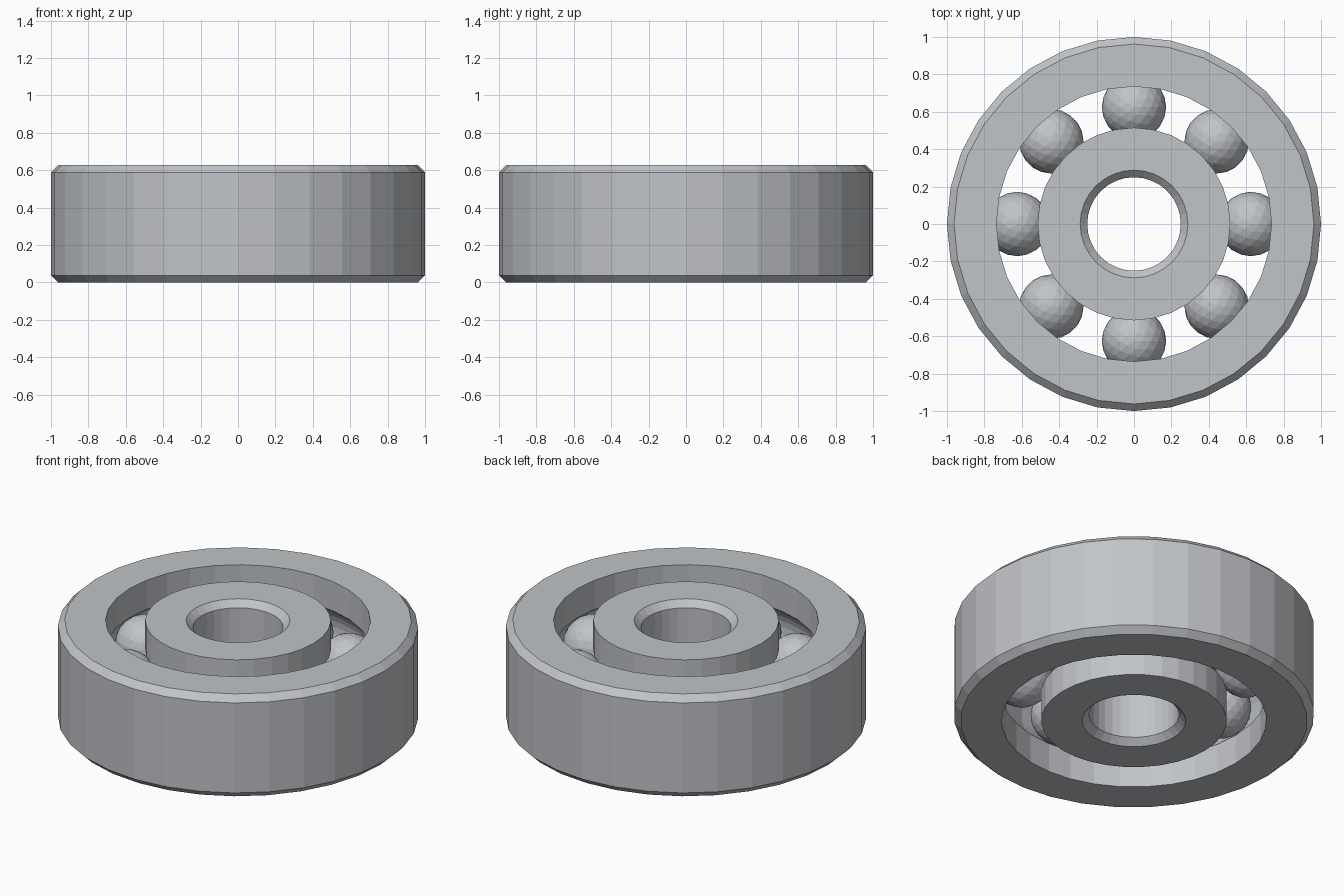
import bpy, bmesh, math

cube = bpy.data.objects.get("Cube")
if cube:
    bpy.data.objects.remove(cube, do_unlink=True)

SIDES, BALLS = 32, 8
HEIGHT, CHAMFER = 0.627, 0.038
MID = HEIGHT / 2
OUTER, OUTER_IN = 1.0, 0.735
INNER, BORE = 0.515, 0.25
PITCH, BALL = 0.625, 0.172

steel = bpy.data.materials.new("steel grey")
colour = (0.53, 0.55, 0.58, 1)
steel.diffuse_color = colour
steel.use_nodes = True
steel.node_tree.nodes["Principled BSDF"].inputs["Base Color"].default_value = colour


def finish(name, bm):
    mesh = bpy.data.meshes.new(name)
    bm.to_mesh(mesh)
    bm.free()
    mesh.materials.append(steel)
    obj = bpy.data.objects.new(name, mesh)
    bpy.context.collection.objects.link(obj)
    return obj


def lathe(name, profile):
    """Turn a closed (radius, z) outline around the vertical axis."""
    bm = bmesh.new()
    rings = []
    for i in range(SIDES):
        a = math.tau * i / SIDES
        rings.append([bm.verts.new((r * math.cos(a), r * math.sin(a), z)) for r, z in profile])
    n = len(profile)
    for i in range(SIDES):
        a, b = rings[i], rings[(i + 1) % SIDES]
        for j in range(n):
            k = (j + 1) % n
            bm.faces.new((a[j], b[j], b[k], a[k]))
    bmesh.ops.recalc_face_normals(bm, faces=bm.faces)
    return finish(name, bm)


def groove(wall, steps=8):
    """Arc of the ball track cut into a wall, from bottom to top."""
    radius = BALL + 0.002
    offset = wall - PITCH
    half = math.acos(abs(offset) / radius)
    side = math.copysign(1, offset)
    angles = [half * (2 * i / steps - 1) for i in range(steps + 1)]
    return [(PITCH + side * radius * math.cos(a), MID + radius * math.sin(a)) for a in angles]


def chamfered(wall, inward):
    """Wall with chamfered bottom and top corners, from bottom to top."""
    edge = wall + inward * CHAMFER
    return [(edge, 0), (wall, CHAMFER), (wall, HEIGHT - CHAMFER), (edge, HEIGHT)]


def track_wall(wall):
    return [(wall, 0)] + groove(wall) + [(wall, HEIGHT)]


# Races
lathe("outer_race", chamfered(OUTER, -1) + track_wall(OUTER_IN)[::-1])
lathe("inner_race", track_wall(INNER) + chamfered(BORE, 1)[::-1])

# Balls
for i in range(BALLS):
    bm = bmesh.new()
    bmesh.ops.create_icosphere(bm, subdivisions=3, radius=BALL)
    ball = finish(f"ball_{i + 1}", bm)
    a = math.tau * i / BALLS
    ball.location = (PITCH * math.cos(a), PITCH * math.sin(a), MID)
